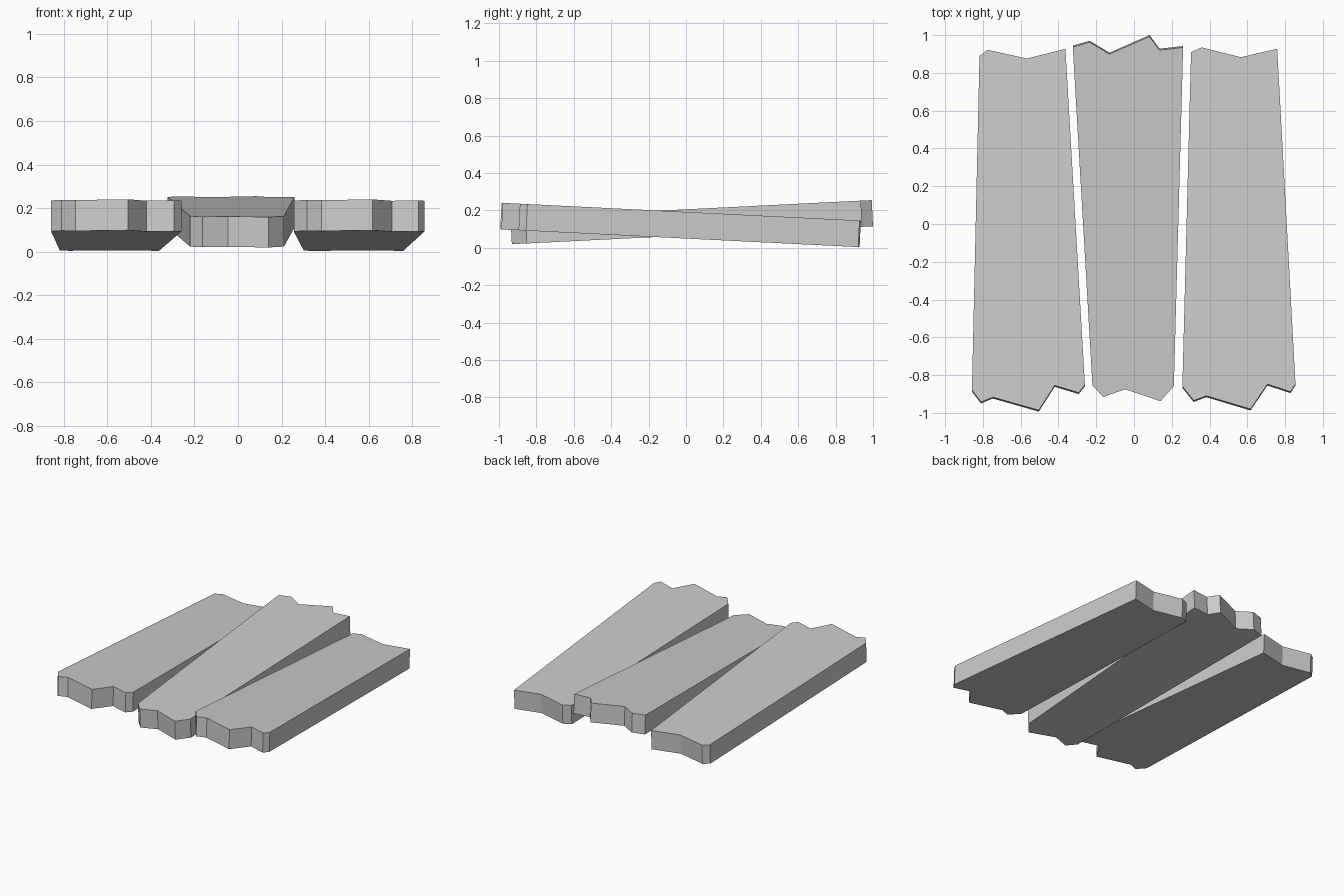
import bpy, bmesh
from mathutils import Vector

if "Cube" in bpy.data.objects:
    bpy.data.objects.remove(bpy.data.objects["Cube"])


def plank(name, outline, z_mid, slope, thick):
    """Extrude a jagged outline lying on a tilted plane, square to that plane."""
    bm = bmesh.new()
    verts = [bm.verts.new((x, y, z_mid + slope * y)) for x, y in outline]
    top = bm.faces.new(verts)
    down = Vector((0, slope, -1)).normalized() * thick
    ext = bmesh.ops.extrude_face_region(bm, geom=[top], use_keep_orig=True)
    moved = [g for g in ext["geom"] if isinstance(g, bmesh.types.BMVert)]
    bmesh.ops.translate(bm, verts=moved, vec=down)
    bmesh.ops.recalc_face_normals(bm, faces=bm.faces[:])
    mesh = bpy.data.meshes.new(name)
    bm.to_mesh(mesh)
    bm.free()
    ob = bpy.data.objects.new(name, mesh)
    bpy.context.collection.objects.link(ob)
    return ob


# outer planks, high at the front
plank("left_plank", [
    (-0.818, 0.89), (-0.775, 0.922), (-0.567, 0.876), (-0.363, 0.927),
    (-0.26, -0.852), (-0.293, -0.893), (-0.42, -0.855), (-0.504, -0.986),
    (-0.747, -0.917), (-0.81, -0.943), (-0.858, -0.88)], 0.1915, -0.0495, 0.142)
plank("right_plank", [
    (0.302, 0.91), (0.358, 0.935), (0.567, 0.883), (0.758, 0.928),
    (0.855, -0.848), (0.828, -0.888), (0.706, -0.848), (0.617, -0.98),
    (0.383, -0.91), (0.316, -0.935), (0.256, -0.86)], 0.1915, -0.0495, 0.142)

# middle plank, high at the back
plank("middle_plank", [
    (-0.324, 0.937), (-0.235, 0.963), (-0.13, 0.9), (0.082, 0.993),
    (0.135, 0.921), (0.26, 0.935), (0.211, -0.858), (0.14, -0.938),
    (-0.047, -0.875), (-0.163, -0.916), (-0.22, -0.855)], 0.2055, 0.0495, 0.14)
